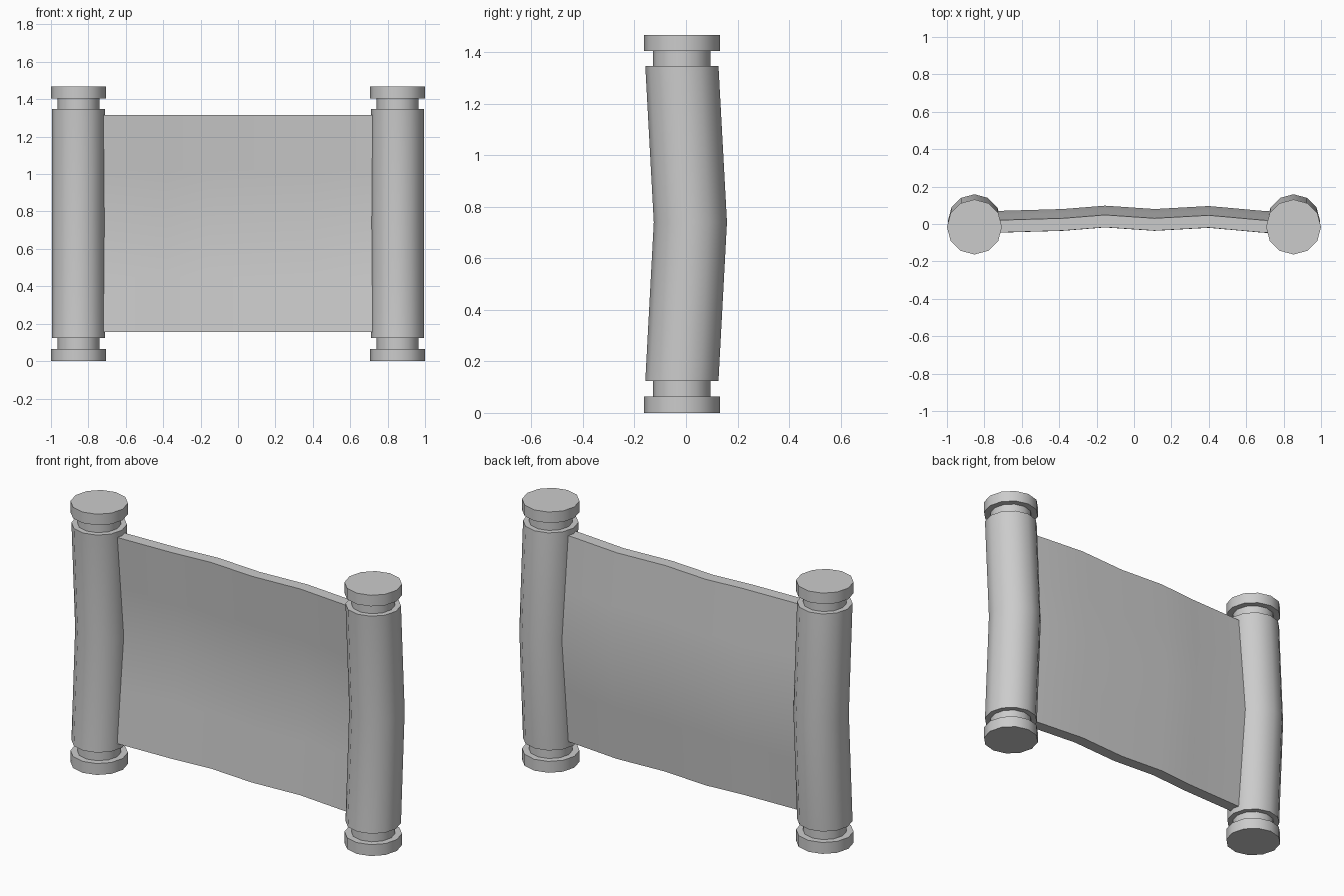
import bpy, bmesh, math

cube = bpy.data.objects.get("Cube")
if cube:
    bpy.data.objects.remove(cube)

grey = bpy.data.materials.new("plain_grey")
grey.use_nodes = True
grey.diffuse_color = (0.6, 0.6, 0.6, 1)
grey.node_tree.nodes["Principled BSDF"].inputs["Base Color"].default_value = (0.6, 0.6, 0.6, 1)

MID, SIDES = 0.74, 12


def finish(name, bm):
    bmesh.ops.recalc_face_normals(bm, faces=bm.faces)
    mesh = bpy.data.meshes.new(name)
    bm.to_mesh(mesh)
    bm.free()
    mesh.materials.append(grey)
    obj = bpy.data.objects.new(name, mesh)
    bpy.context.collection.objects.link(obj)
    bpy.ops.object.select_all(action="DESELECT")
    obj.select_set(True)
    bpy.context.view_layer.objects.active = obj
    bpy.ops.object.shade_smooth_by_angle(angle=math.radians(40))


def column(name, x, radius, stations):
    """Capped prism through (y, z) ring centres."""
    bm = bmesh.new()
    rings = []
    for y, z in stations:
        angles = [math.tau * i / SIDES for i in range(SIDES)]
        rings.append([bm.verts.new((x + radius * math.cos(a), y + radius * math.sin(a), z))
                      for a in angles])
    for low, high in zip(rings, rings[1:]):
        for i in range(SIDES):
            j = (i + 1) % SIDES
            bm.faces.new((low[i], low[j], high[j], high[i]))
    bm.faces.new(rings[0])
    bm.faces.new(rings[-1])
    finish(name, bm)


# Two rollers, each with a bowed roll, necks and end caps
for side, x in (("left", 0.853), ("right", -0.853)):
    column(side + "_roll", x, 0.142, [(-0.016, 0.123), (0.017, MID), (-0.016, 1.347)])
    for end, cap, neck in (("bottom", (0, 0.064), (0.064, 0.123)),
                           ("top", (1.405, 1.467), (1.347, 1.405))):
        column(f"{side}_{end}_cap", x, 0.147, [(-0.016, z) for z in cap])
        column(f"{side}_{end}_neck", x, 0.112, [(-0.016, z) for z in neck])

# Wavy sheet stretched between the rolls, bowed backward at mid height
wave = [(-0.8, -0.015), (-0.69, -0.012), (-0.38, -0.003), (-0.155, 0.015),
        (0.11, -0.003), (0.4, 0.013), (0.69, -0.013), (0.8, -0.018)]
heights = [0.155, 0.45, MID, 1.02, 1.315]
bm = bmesh.new()
layers = []
for offset in (-0.033, 0.033):
    layers.append([[bm.verts.new((x, y + offset + 0.05 * (1 - abs(z - MID) / 0.58), z))
                    for x, y in wave] for z in heights])
rows, cols = len(heights), len(wave)
for grid in layers:
    for r in range(rows - 1):
        for c in range(cols - 1):
            bm.faces.new((grid[r][c], grid[r][c + 1], grid[r + 1][c + 1], grid[r + 1][c]))
front, back = layers
for r in (0, rows - 1):
    for c in range(cols - 1):
        bm.faces.new((front[r][c], front[r][c + 1], back[r][c + 1], back[r][c]))
for c in (0, cols - 1):
    for r in range(rows - 1):
        bm.faces.new((front[r][c], front[r + 1][c], back[r + 1][c], back[r][c]))
finish("sheet", bm)
